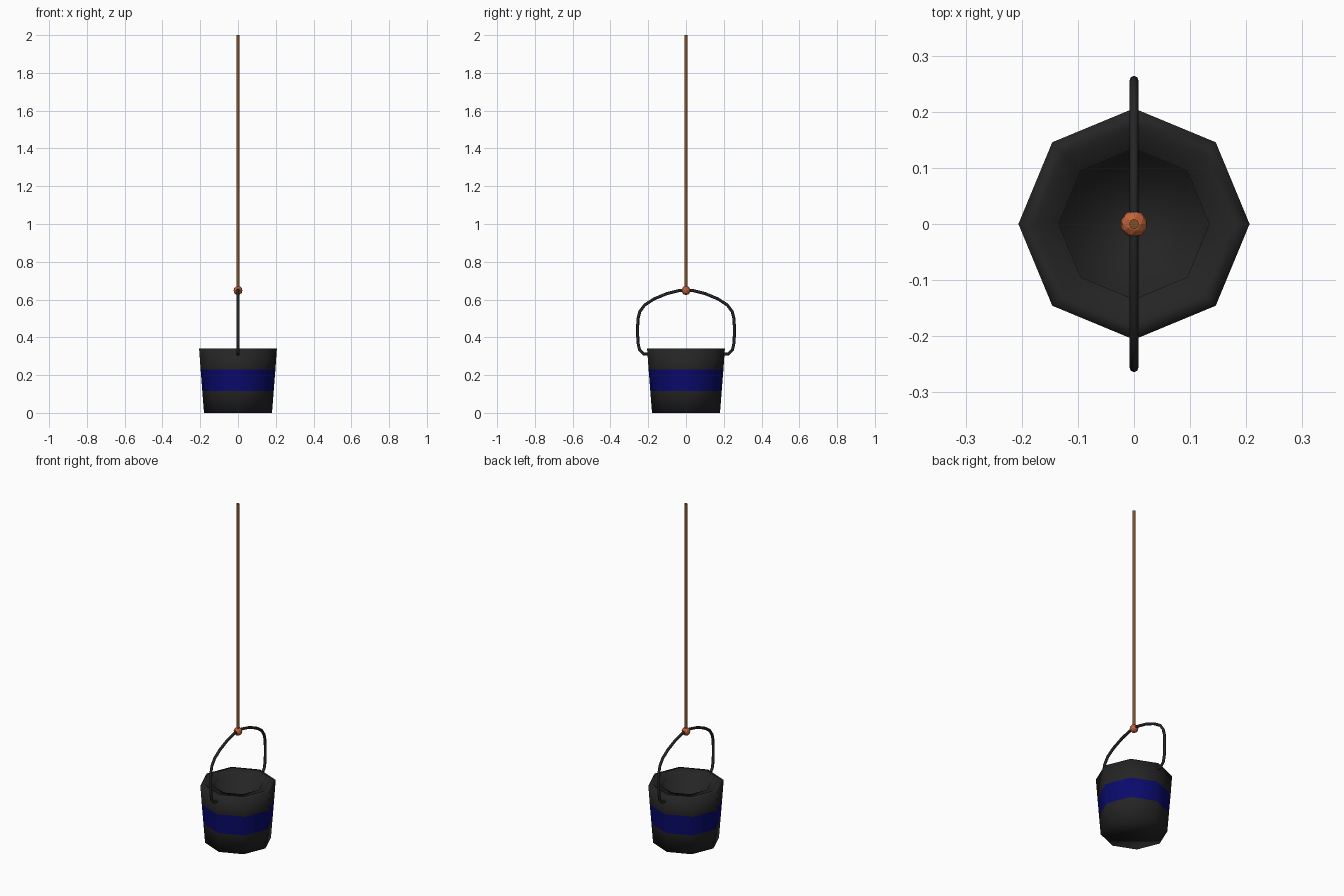
import bpy, bmesh, math
from mathutils import Vector

if "Cube" in bpy.data.objects:
    bpy.data.objects.remove(bpy.data.objects["Cube"])


def material(name, rgb):
    m = bpy.data.materials.new(name)
    m.diffuse_color = (*rgb, 1)
    m.use_nodes = True
    m.node_tree.nodes["Principled BSDF"].inputs["Base Color"].default_value = m.diffuse_color
    return m


black = material("black_rubber", (0.018, 0.018, 0.018))
blue = material("blue_stripe", (0.003, 0.003, 0.15))
rope_brown = material("rope_brown", (0.22, 0.08, 0.02))
knot_orange = material("knot_orange", (0.55, 0.13, 0.045))


def make_object(name, bm, mats, angle=50):
    bmesh.ops.recalc_face_normals(bm, faces=bm.faces)
    me = bpy.data.meshes.new(name)
    bm.to_mesh(me)
    bm.free()
    ob = bpy.data.objects.new(name, me)
    bpy.context.collection.objects.link(ob)
    for m in mats:
        me.materials.append(m)
    bpy.ops.object.select_all(action='DESELECT')
    ob.select_set(True)
    bpy.context.view_layer.objects.active = ob
    bpy.ops.object.shade_smooth_by_angle(angle=math.radians(angle))
    return ob


# Bucket: eight-sided closed profile, outside then over the broad rim and down inside
profile = [(0.18, 0), (0.189, 0.115), (0.198, 0.23), (0.206, 0.342),
           (0.178, 0.342), (0.168, 0.335), (0.134, 0.335), (0.132, 0.03)]
bm = bmesh.new()
rings = [[bm.verts.new((r * math.cos(k * math.pi / 4), r * math.sin(k * math.pi / 4), z))
          for k in range(8)] for r, z in profile]
for i, (a, b) in enumerate(zip(rings, rings[1:])):
    for k in range(8):
        f = bm.faces.new((a[k], a[(k + 1) % 8], b[(k + 1) % 8], b[k]))
        f.material_index = 1 if i == 1 else 0
bm.faces.new(rings[0])
bm.faces.new(rings[-1])
make_object("bucket", bm, [black, blue], 179)

# Handle: mirrored half path swept with a round section
half = [(0.195, 0.310), (0.225, 0.312), (0.246, 0.333), (0.255, 0.375), (0.256, 0.435),
        (0.255, 0.495), (0.245, 0.535), (0.22, 0.57), (0.17, 0.603), (0.10, 0.632), (0.04, 0.647)]
path = [Vector((0, -y, z)) for y, z in half] + [Vector((0, 0, 0.651))] \
    + [Vector((0, y, z)) for y, z in reversed(half)]
bm = bmesh.new()
rings = []
for i, p in enumerate(path):
    t = (path[min(i + 1, len(path) - 1)] - path[max(i - 1, 0)]).normalized()
    n = Vector((1, 0, 0)).cross(t)
    rings.append([bm.verts.new(p + 0.008 * (Vector((1, 0, 0)) * math.cos(a) + n * math.sin(a)))
                  for a in (k * math.pi / 4 for k in range(8))])
for a, b in zip(rings, rings[1:]):
    for k in range(8):
        bm.faces.new((a[k], a[(k + 1) % 8], b[(k + 1) % 8], b[k]))
bm.faces.new(rings[0])
bm.faces.new(rings[-1])
make_object("handle", bm, [black])

# Rope hanging down to the handle
bpy.ops.mesh.primitive_cylinder_add(vertices=8, radius=0.009, depth=1.35, location=(0, 0, 1.325))
rope = bpy.context.object
rope.name = "rope"
rope.data.materials.append(rope_brown)
bpy.ops.object.shade_smooth_by_angle(angle=math.radians(50))

# Knot tied around the handle
bpy.ops.mesh.primitive_ico_sphere_add(subdivisions=2, radius=0.024, location=(0, 0, 0.648))
knot = bpy.context.object
knot.name = "knot"
knot.data.materials.append(knot_orange)
